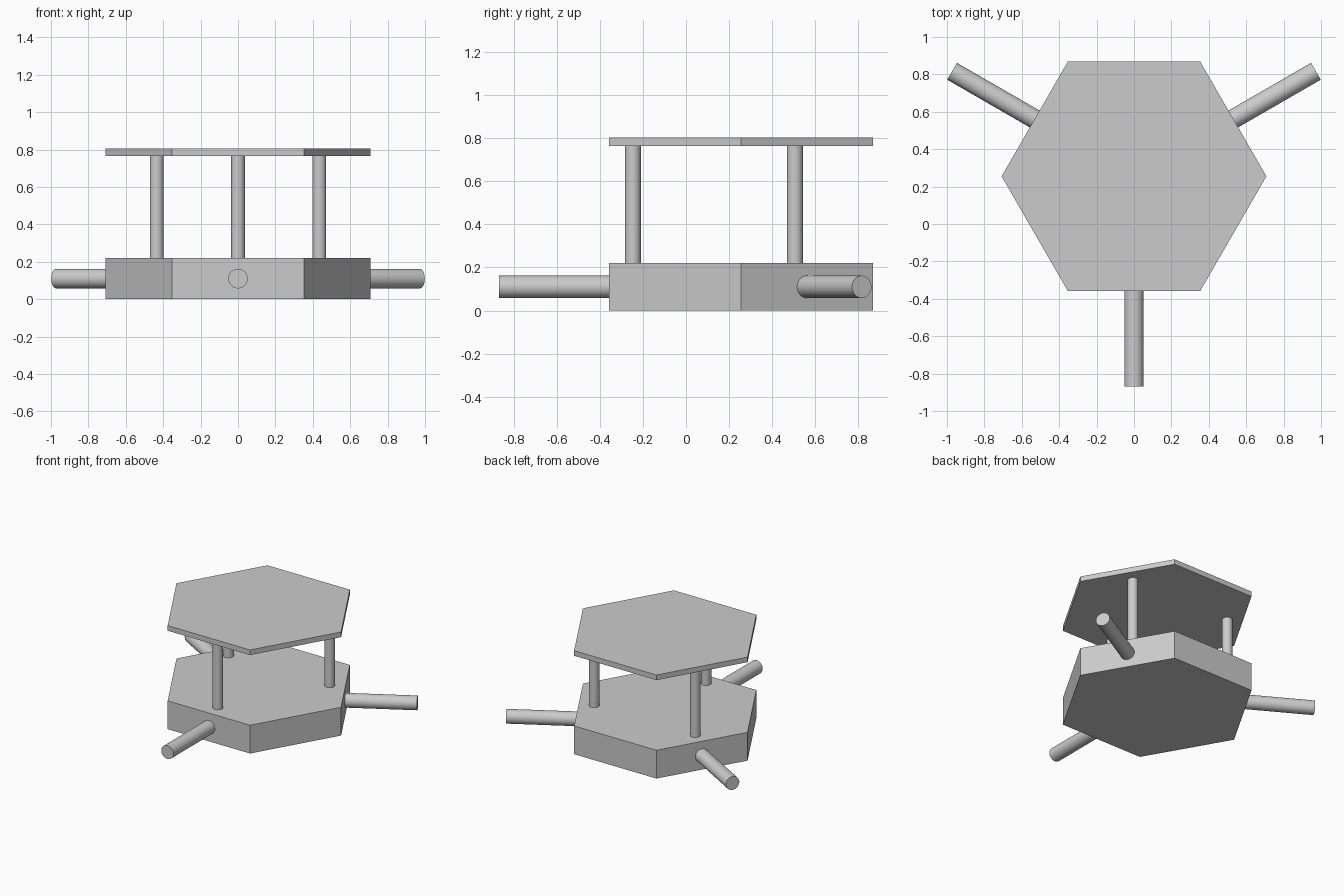
import bpy
from math import radians, sin, cos, pi
from mathutils import Vector

cube = bpy.data.objects.get("Cube")
if cube:
    bpy.data.objects.remove(cube, do_unlink=True)

CENTRE = Vector((0, 0.255, 0))
HEX_RADIUS = 0.708

grey = bpy.data.materials.new("plain_grey")
grey.use_nodes = True
colour = (0.6, 0.6, 0.6, 1)
grey.diffuse_color = colour
grey.node_tree.nodes["Principled BSDF"].inputs["Base Color"].default_value = colour


def prism(name, start, end, radius, sides, smooth=False):
    """Capped prism running from start to end."""
    axis = end - start
    bpy.ops.mesh.primitive_cylinder_add(
        vertices=sides, radius=radius, depth=axis.length,
        location=(start + end) / 2,
        rotation=axis.to_track_quat('Z', 'Y').to_euler())
    obj = bpy.context.object
    obj.name = name
    obj.data.materials.append(grey)
    if smooth:
        bpy.ops.object.shade_smooth_by_angle(angle=radians(30))
    return obj


def hex_plate(name, bottom, top):
    """Hexagonal plate with corners pointing left and right."""
    up = Vector((0, 0, 1))
    obj = prism(name, CENTRE + up * bottom, CENTRE + up * top, HEX_RADIUS, 6)
    obj.rotation_euler = (0, 0, pi / 6)


# Thick base and thin top plate
hex_plate("base", 0, 0.22)
hex_plate("top_plate", 0.765, 0.805)

# Three arms and three posts, spaced evenly around the centre
for side, degrees in (("front", 270), ("left", 30), ("right", 150)):
    a = radians(degrees)
    out = Vector((cos(a), sin(a), 0))
    height = Vector((0, 0, 0.11))
    prism(side + "_arm", CENTRE + out * 0.58 + height,
          CENTRE + out * 1.123 + height, 0.052, 48, True)
    foot = CENTRE + out * 0.502
    prism(side + "_post", foot + Vector((0, 0, 0.21)),
          foot + Vector((0, 0, 0.775)), 0.037, 48, True)
